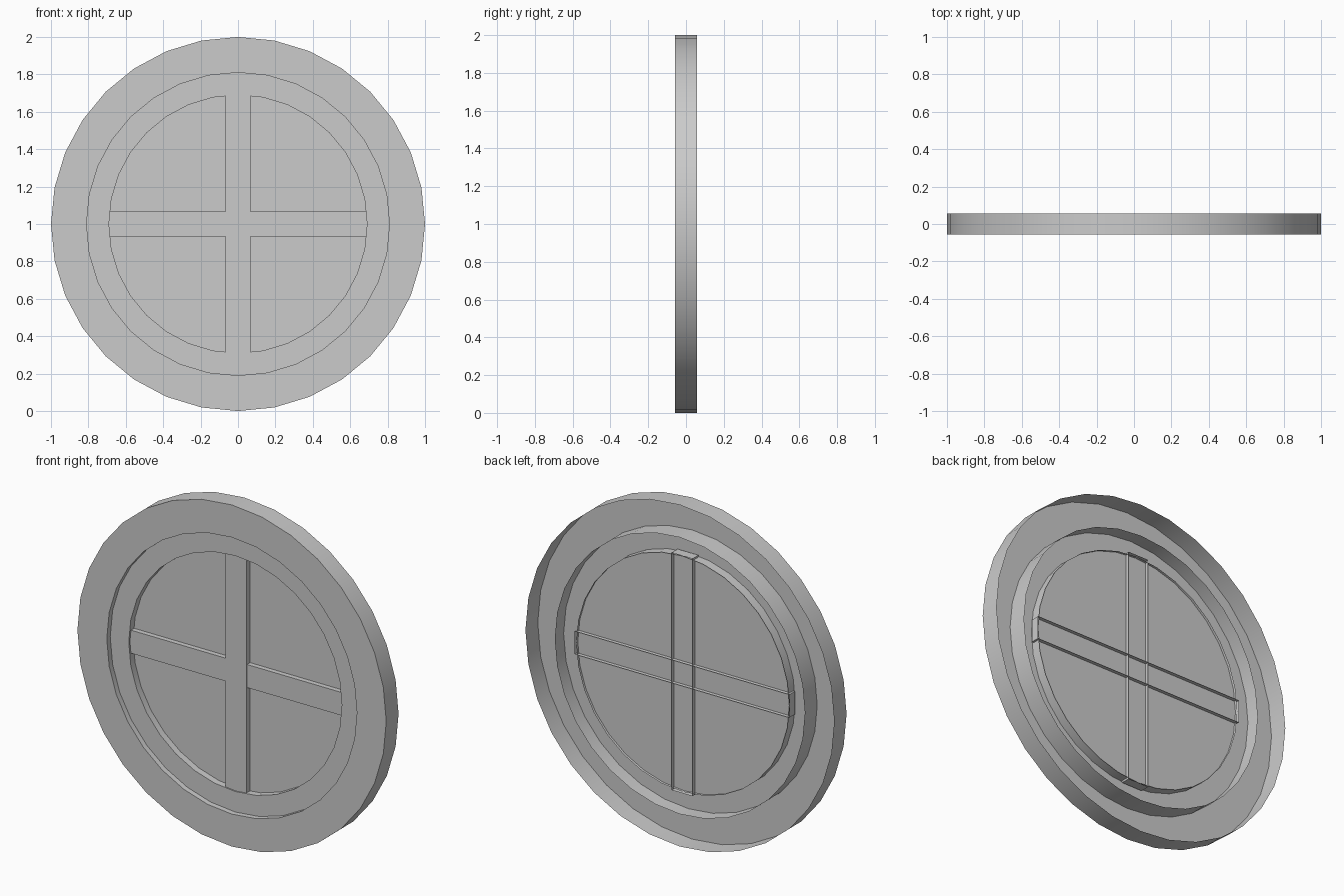
import bpy
import bmesh
from math import cos, sin, tau, radians
from mathutils import Matrix, Vector

SIDES = 32
CENTRE_Z = 1.0

cube = bpy.data.objects.get("Cube")
if cube:
    bpy.data.objects.remove(cube, do_unlink=True)

grey = bpy.data.materials.new("plain_grey")
grey.use_nodes = True
grey.diffuse_color = (0.6, 0.6, 0.6, 1)
grey.node_tree.nodes["Principled BSDF"].inputs["Base Color"].default_value = (0.6, 0.6, 0.6, 1)


def finish(bm, name):
    mesh = bpy.data.meshes.new(name)
    bm.to_mesh(mesh)
    bm.free()
    mesh.materials.append(grey)
    obj = bpy.data.objects.new(name, mesh)
    obj.location.z = CENTRE_Z
    bpy.context.collection.objects.link(obj)
    bpy.ops.object.select_all(action="DESELECT")
    obj.select_set(True)
    bpy.context.view_layer.objects.active = obj
    bpy.ops.object.shade_smooth_by_angle(angle=radians(30))


def circle(bm, radius, y):
    return [bm.verts.new((radius * cos(tau * i / SIDES), y, radius * sin(tau * i / SIDES)))
            for i in range(SIDES)]


def ring(name, profile):
    """Turn a (radius, y) profile, outside to inside, about the y axis."""
    bm = bmesh.new()
    loops = [circle(bm, r, y) for r, y in profile]
    for a, b in zip(loops, loops[1:]):
        for i in range(SIDES):
            j = (i + 1) % SIDES
            bm.faces.new((a[i], a[j], b[j], b[i]))
    finish(bm, name)


def bar(name, width, height, front, back):
    """A glazing bar as a box left open at the back."""
    bm = bmesh.new()
    place = Matrix.Translation((0, (front + back) / 2, 0))
    size = Matrix.Diagonal(Vector((width, back - front, height, 1)))
    bmesh.ops.create_cube(bm, size=1, matrix=place @ size)
    bm.normal_update()
    rear = [f for f in bm.faces if f.normal.y > 0.9]
    bmesh.ops.delete(bm, geom=rear, context="FACES_ONLY")
    finish(bm, name)


# Hollow frame and the set-back inner ring, both open at the back
ring("outer_frame", [(1, 0.057), (1, -0.057), (0.81, -0.057), (0.81, 0.057)])
ring("inner_ring", [(0.81, -0.025), (0.69, -0.025), (0.69, 0.03)])

# Flat pane
bm = bmesh.new()
bm.faces.new(circle(bm, 0.69, 0.015))
finish(bm, "pane")

# Crossed glazing bars, the upright slightly proud
bar("vertical_bar", 0.135, 1.39, -0.018, 0.037)
bar("horizontal_bar", 1.39, 0.135, -0.014, 0.037)
